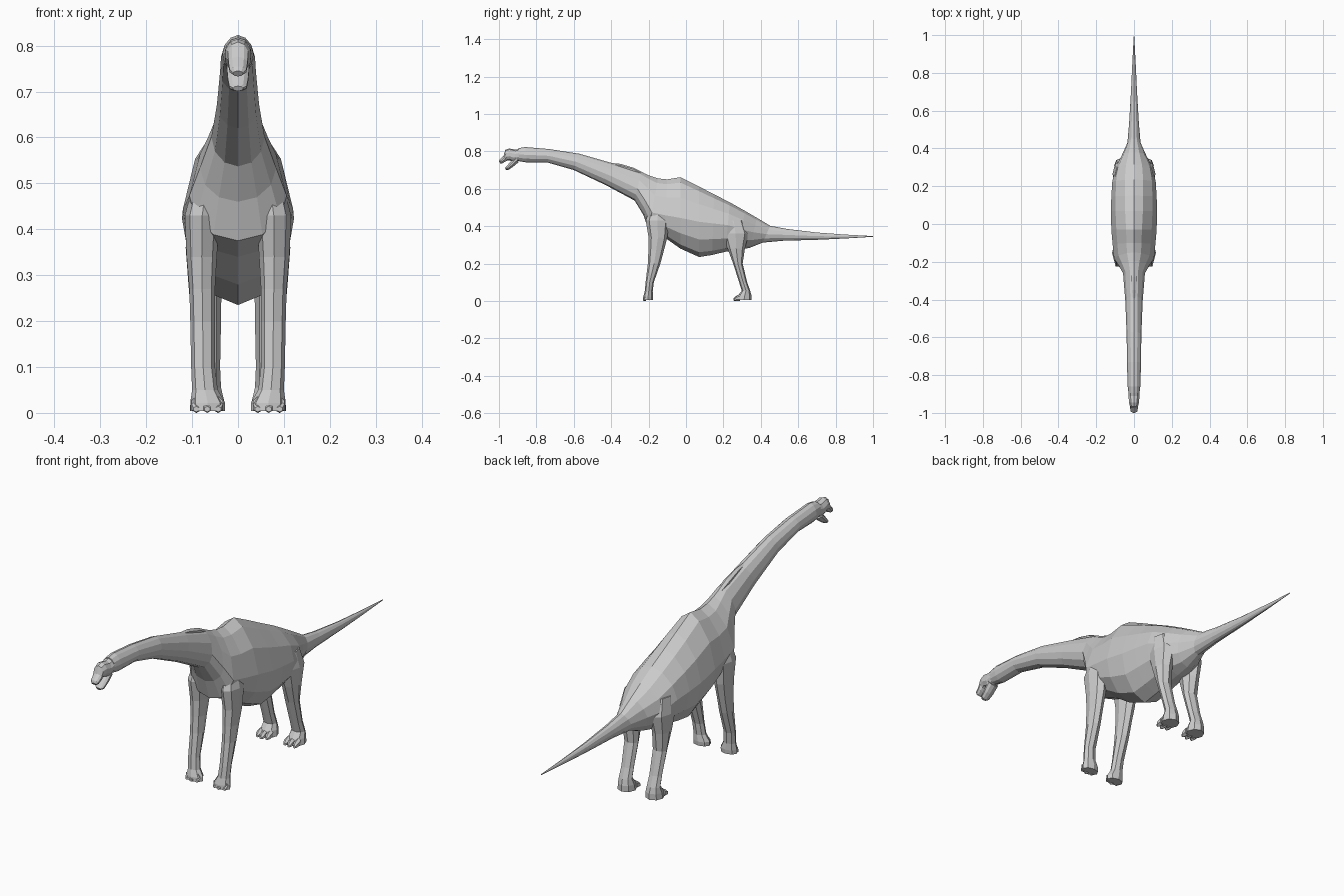
import bpy, bmesh, math


def ring(a, b, w, f=0.5, pinch=0.0, cx=0.0, n=12):
    """Cross-section spanning side-profile points a -> b (y, z), half-width w."""
    pts = []
    for i in range(n):
        t = math.pi / 2 + 2 * math.pi * i / n
        s, c = math.sin(t), math.cos(t)
        k = f + s * ((1 - f) if s > 0 else f)
        x = cx + w * c * (1 - pinch * max(s, 0) ** 2)
        pts.append((x, a[0] + (b[0] - a[0]) * k, a[1] + (b[1] - a[1]) * k))
    return pts


def loft(name, rings, mirror=False):
    bm = bmesh.new()
    loops = [[bm.verts.new(p) for p in r] for r in rings]
    n = len(loops[0])
    for r0, r1 in zip(loops, loops[1:]):
        for i in range(n):
            j = (i + 1) % n
            bm.faces.new((r0[i], r0[j], r1[j], r1[i]))
    bm.faces.new(loops[0])
    bm.faces.new(loops[-1])
    bmesh.ops.recalc_face_normals(bm, faces=bm.faces)
    me = bpy.data.meshes.new(name)
    bm.to_mesh(me)
    bm.free()
    ob = bpy.data.objects.new(name, me)
    bpy.context.collection.objects.link(ob)
    if mirror:
        ob.modifiers.new("mirror", 'MIRROR')
    return ob


# Neck, trunk and tail: lower y, z, upper y, z, half-width, widest height, pinch
body = [
    (-.895, .748, -.895, .817, .029, .5, 0),
    (-.85, .740, -.86, .823, .034, .5, .1),
    (-.74, .740, -.73, .812, .037, .5, .1),
    (-.60, .700, -.57, .787, .039, .5, .15),
    (-.43, .620, -.38, .733, .046, .45, .2),
    (-.275, .537, -.24, .690, .058, .42, .3),
    (-.228, .460, -.195, .670, .083, .35, .4),
    (-.20, .375, -.15, .655, .106, .35, .4),
    (-.115, .340, -.10, .650, .113, .38, .4),
    (-.03, .280, -.03, .662, .120, .43, .4),
    (.07, .235, .07, .612, .122, .5, .3),
    (.14, .246, .15, .570, .120, .52, .25),
    (.21, .263, .235, .527, .115, .54, .2),
    (.28, .272, .315, .482, .100, .52, .2),
    (.34, .284, .38, .444, .066, .52, .2),
    (.41, .312, .45, .402, .035, .5, .2),
    (.52, .322, .54, .385, .026, .5, .1),
    (.70, .327, .70, .366, .016, .5, 0),
    (.85, .334, .85, .355, .009, .5, 0),
    (1.0, .343, 1.0, .347, .001, .5, 0),
]
loft("body_neck_tail", [ring((a, b), (c, d), w, f, p) for a, b, c, d, w, f, p in body])

# Head with short snout
head = [
    (-.885, .750, -.875, .818, .029), (-.918, .742, -.91, .809, .030),
    (-.945, .752, -.945, .815, .028), (-.957, .750, -.966, .808, .023),
    (-.968, .744, -.975, .776, .022), (-.984, .735, -.997, .755, .019),
    (-.990, .733, -1.0, .745, .012),
]
loft("head", [ring((a, b), (c, d), w, n=10) for a, b, c, d, w in head])

# Open lower jaw
jaw = [
    (-.895, .742, -.915, .772, .026), (-.925, .717, -.94, .742, .024),
    (-.950, .701, -.962, .718, .020), (-.962, .701, -.968, .712, .011),
]
loft("lower_jaw", [ring((a, b), (c, d), w, n=10) for a, b, c, d, w in jaw])

# Legs: z, front y, back y, centre x, half-width
front = [
    (.52, -.185, -.11, .066, .026), (.43, -.215, -.09, .078, .038),
    (.34, -.200, -.10, .079, .033), (.27, -.201, -.118, .078, .028),
    (.20, -.204, -.137, .077, .027), (.10, -.216, -.172, .076, .026),
    (.05, -.221, -.178, .072, .028), (.022, -.229, -.176, .066, .038),
    (.004, -.230, -.178, .066, .038),
]
hind = [
    (.43, .20, .31, .068, .034), (.36, .195, .335, .070, .044),
    (.28, .222, .315, .072, .036), (.20, .252, .303, .069, .032),
    (.10, .284, .327, .068, .029), (.055, .298, .343, .068, .031),
    (.03, .278, .350, .067, .036), (.004, .270, .350, .067, .038),
]
for name, rows in (("front_legs", front), ("hind_legs", hind)):
    loft(name, [ring((y0, z), (y1, z), w, cx=x, n=8) for z, y0, y1, x, w in rows], True)

# Toes
for name, y, length, spread in (("front_toe", -.215, .016, .024), ("hind_toe", .29, .036, .023)):
    for i in (-1, 0, 1):
        x = .067 + i * spread
        tip = y - length + abs(i) * .006
        loft(f"{name}_{i + 2}", [
            ring((y, 0), (y, .036), .012, cx=x, n=6),
            ring((tip + .008, 0), (tip + .01, .026), .012, cx=x, n=6),
            ring((tip, .002), (tip, .014), .007, cx=x, n=6)], True)

# Raised neck ridge
loft("neck_ridge", [
    ring((-.40, .72), (-.40, .738), .008, n=6),
    ring((-.35, .70), (-.35, .733), .012, n=6),
    ring((-.28, .68), (-.28, .712), .016, n=6),
    ring((-.21, .65), (-.21, .676), .010, n=6)])
